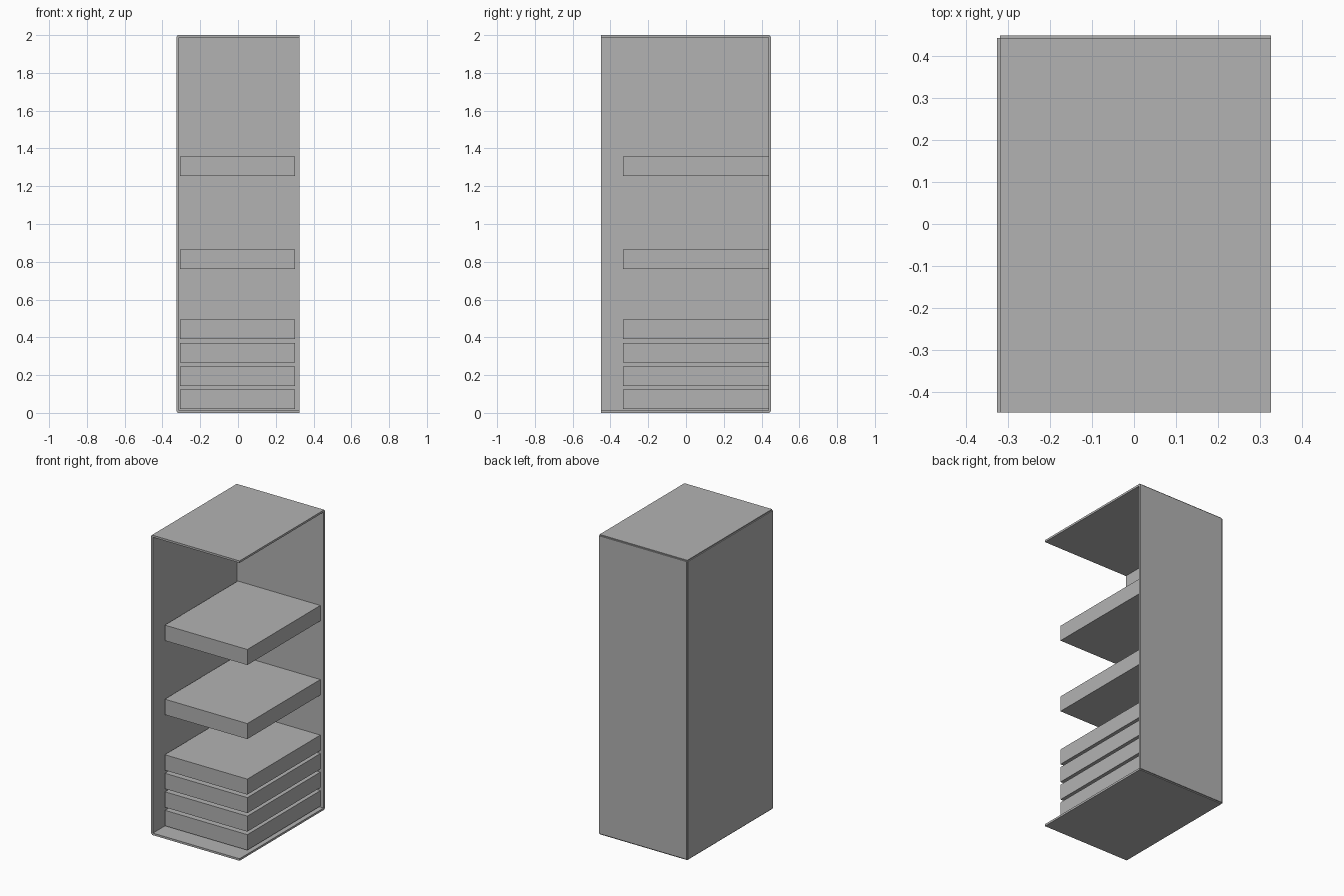
import bpy
from mathutils import Vector

default_cube = bpy.data.objects.get("Cube")
if default_cube:
    bpy.data.objects.remove(default_cube, do_unlink=True)

grey = bpy.data.materials.new("plain grey")
grey.use_nodes = True
colour = (0.448, 0.448, 0.448, 1.0)
grey.diffuse_color = colour
grey.node_tree.nodes["Principled BSDF"].inputs["Base Color"].default_value = colour


def box(name, low, high):
    """Add a flat-sided box between two opposite corners."""
    low, high = Vector(low), Vector(high)
    bpy.ops.mesh.primitive_cube_add(size=1)
    part = bpy.context.object
    part.name = part.data.name = name
    size, middle = high - low, (low + high) / 2
    for vertex in part.data.vertices:
        vertex.co = Vector(a * b for a, b in zip(vertex.co, size)) + middle
    part.data.materials.append(grey)
    return part


# Overall size, panel thickness and the middle planes of the panels
half_width, half_depth, height = 0.3265, 0.45, 2.0
thick = 0.0135
side_mid = -half_width + thick / 2
back_mid = half_depth - thick / 2
floor_mid, roof_mid = thick / 2, height - thick / 2

# Cabinet shell, open at the front and at one side
box("side_panel", (-half_width, -half_depth, floor_mid),
    (-half_width + thick, back_mid, roof_mid))
box("back_panel", (side_mid, half_depth - thick, floor_mid),
    (half_width, half_depth, roof_mid))
box("bottom_panel", (side_mid, -half_depth, 0),
    (half_width, back_mid, thick))
box("top_panel", (side_mid, -half_depth, height - thick),
    (half_width, back_mid, height))

# Thick trays on an even slot grid: four stacked low, two spaced above
slot_base, slot_pitch, tray_height = 0.0195, 0.1235, 0.1035
for number, slot in enumerate((0, 1, 2, 3, 6, 10), 1):
    z = slot_base + slot * slot_pitch
    box(f"tray_{number}", (-0.307, -0.333, z),
        (0.302, half_depth - thick, z + tray_height))
